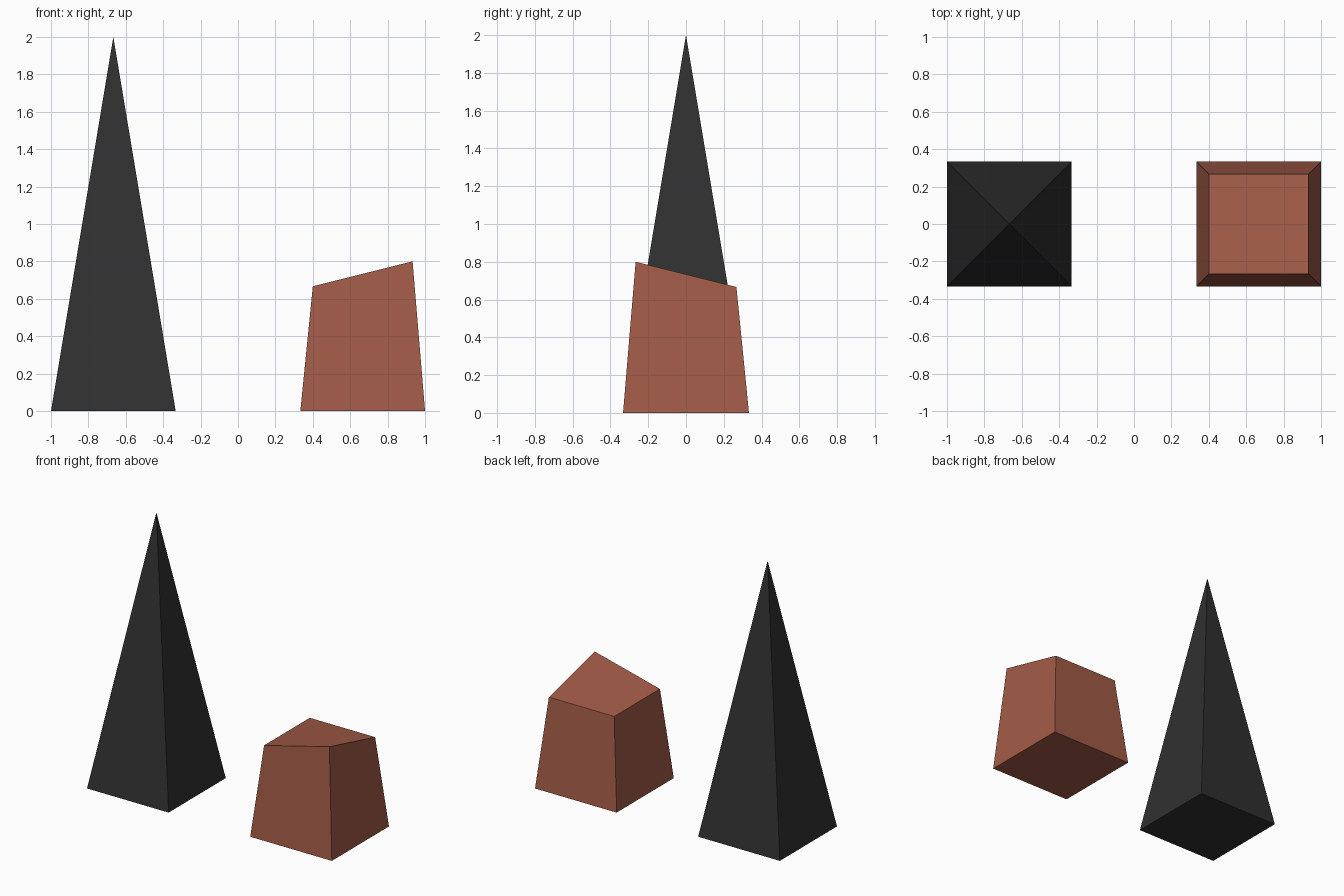
import bpy
from math import sqrt, radians

if "Cube" in bpy.data.objects:
    bpy.data.objects.remove(bpy.data.objects["Cube"])

THIRD = 1 / 3  # half width of both bases


def paint(obj, name, color):
    mat = bpy.data.materials.new(name)
    mat.diffuse_color = (*color, 1)
    mat.use_nodes = True
    mat.node_tree.nodes["Principled BSDF"].inputs["Base Color"].default_value = mat.diffuse_color
    obj.data.materials.append(mat)


# Tall four-sided spire
bpy.ops.mesh.primitive_cone_add(vertices=4, radius1=THIRD * sqrt(2), radius2=0,
                                depth=2, location=(-2 * THIRD, 0, 1),
                                rotation=(0, 0, radians(45)))
spire = bpy.context.object
spire.name = "spire"
paint(spire, "charcoal", (0.03, 0.03, 0.03))

# Tapered block with one raised top corner (front right)
bpy.ops.mesh.primitive_cube_add(size=2, location=(2 * THIRD, 0, 0))
block = bpy.context.object
block.name = "tapered_block"
for v in block.data.vertices:
    x, y, z = v.co
    half = 0.2667 if z > 0 else THIRD
    height = 0 if z < 0 else (0.8 if x > 0 and y < 0 else 2 * THIRD)
    v.co = (x * half, y * half, height)
paint(block, "brick", (0.36, 0.105, 0.064))
